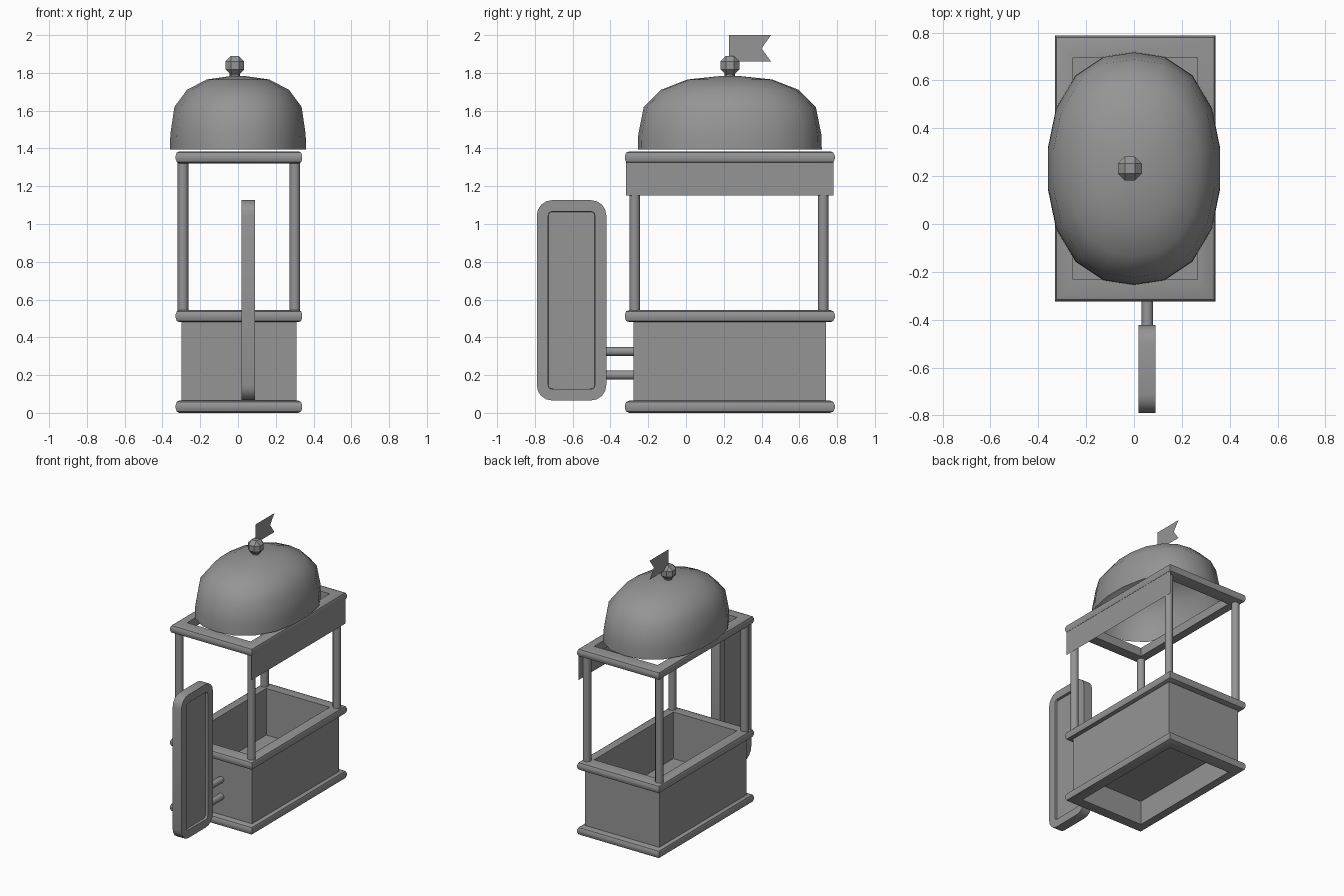
import bpy, bmesh, math
from mathutils import Matrix, Vector

cube = bpy.data.objects.get("Cube")
if cube:
    bpy.data.objects.remove(cube, do_unlink=True)

gray = bpy.data.materials.new("plain gray")
gray.use_nodes = True
color = (0.3, 0.3, 0.3, 1)
gray.diffuse_color = color
gray.node_tree.nodes["Principled BSDF"].inputs["Base Color"].default_value = color

CX, CY = 0.005, 0.232  # middle of the stall


def finish(name, bm, smooth=None, recalc=True):
    if recalc:
        bmesh.ops.recalc_face_normals(bm, faces=bm.faces[:])
    mesh = bpy.data.meshes.new(name)
    bm.to_mesh(mesh)
    bm.free()
    obj = bpy.data.objects.new(name, mesh)
    bpy.context.collection.objects.link(obj)
    mesh.materials.append(gray)
    if smooth:
        bpy.ops.object.select_all(action='DESELECT')
        obj.select_set(True)
        bpy.context.view_layer.objects.active = obj
        bpy.ops.object.shade_smooth_by_angle(angle=math.radians(smooth))
    return obj


def box_mesh(center, size):
    bm = bmesh.new()
    bmesh.ops.create_cube(bm, size=1, matrix=Matrix.Translation(center) @ Matrix.Diagonal((*size, 1)))
    return bm


def rod(name, start, end, radius, sides=12):
    start, end = Vector(start), Vector(end)
    axis = end - start
    bm = bmesh.new()
    turn = axis.to_track_quat('Z', 'Y').to_matrix().to_4x4()
    bmesh.ops.create_cone(bm, cap_ends=True, segments=sides, radius1=radius, radius2=radius,
                          depth=axis.length, matrix=Matrix.Translation((start + end) / 2) @ turn)
    return finish(name, bm, 40)


def frame(name, outer, inner, profile, smooth=None):
    """Sweep a closed (blend outer to inner, z) profile round a rectangle."""
    bm = bmesh.new()
    loops = []
    for t, z in profile:
        hx, hy = (o + (i - o) * t for o, i in zip(outer, inner))
        loops.append([bm.verts.new((CX + sx * hx, CY + sy * hy, z))
                      for sx, sy in ((-1, -1), (1, -1), (1, 1), (-1, 1))])
    for k, a in enumerate(loops):
        b = loops[(k + 1) % len(loops)]
        for j in range(4):
            n = (j + 1) % 4
            bm.faces.new((a[j], a[n], b[n], b[j]))
    return finish(name, bm, smooth)


def sheet(name, points):
    bm = bmesh.new()
    bm.faces.new([bm.verts.new(p) for p in points])
    return finish(name, bm, recalc=False)


# Three hollow frames with rounded outer edges
OUTER, INNER = (0.335, 0.556), (0.26, 0.463)
for name, z in (("base_frame", 0.0), ("counter_frame", 0.48), ("roof_frame", 1.32)):
    rim = [(1, 0), (0.27, 0), (0.08, 0.007), (0, 0.024),
           (0, 0.041), (0.08, 0.058), (0.27, 0.065), (1, 0.065)]
    frame(name, OUTER, INNER, [(t, z + h) for t, h in rim], 40)

# Bin with walls and a raised floor
frame("bin_walls", (0.305, 0.509), INNER, [(0, 0.05), (0, 0.5), (1, 0.5), (1, 0.05)])
finish("bin_floor", box_mesh((CX, CY, 0.19), (0.53, 0.94, 0.02)))

# Corner posts
for sx, side in ((1, "left"), (-1, "right")):
    for sy, end in ((-1, "front"), (1, "back")):
        x, y = CX + sx * 0.296, CY - 0.004 + sy * 0.499
        rod(f"{end}_{side}_post", (x, y, 0.54), (x, y, 1.325), 0.028)

# Thin valance hanging on one side
y0, y1 = CY - 0.55, CY + 0.55
sheet("valance", [(0.333, y0, 1.15), (0.333, y1, 1.15), (0.333, y1, 1.34), (0.333, y0, 1.34)])

# Open oval dome, slightly squared in plan
bm = bmesh.new()
SIDES, POWER = 18, 2.3
rings = []
for r, z in ((1, 1.395), (0.995, 1.475), (0.935, 1.62), (0.75, 1.71), (0.46, 1.765), (0.11, 1.783)):
    ring = []
    for k in range(SIDES):
        a = 2 * math.pi * (k + 0.5) / SIDES
        c, s = math.cos(a), math.sin(a)
        swell = (abs(c) ** POWER + abs(s) ** POWER) ** (-1 / POWER)
        ring.append(bm.verts.new((0.363 * r * c * swell, CY + 0.487 * r * s * swell, z)))
    rings.append(ring)
for a, b in zip(rings, rings[1:]):
    for k in range(SIDES):
        n = (k + 1) % SIDES
        bm.faces.new((a[k], a[n], b[n], b[k]))
bm.faces.new(rings[-1])
finish("dome_roof", bm, 60, recalc=False)

# Finial ball on a short neck, with a swallow-tailed flag
FX = -0.017
rod("finial_neck", (FX, CY, 1.775), (FX, CY, 1.81), 0.027, 8)
bm = box_mesh((FX, CY, 1.84), (0.1, 0.1, 0.1))
bmesh.ops.bevel(bm, geom=bm.edges[:], offset=0.029, segments=1, affect='EDGES')
finish("finial_ball", bm)
sheet("flag", [(FX, y, z) for y, z in
               ((0.227, 1.86), (0.45, 1.86), (0.4, 1.93), (0.45, 2.0), (0.227, 2.0))])

# Upright sign board with rounded corners and recessed panels
bm = box_mesh((0.054, -0.606, 0.596), (0.072, 0.368, 1.06))
edges = [e for e in bm.edges if abs(e.verts[0].co.x - e.verts[1].co.x) > 0.01]
bmesh.ops.bevel(bm, geom=edges, offset=0.08, segments=4, profile=0.5, affect='EDGES')
bm.normal_update()
panels = [f for f in bm.faces if abs(f.normal.x) > 0.9]
bmesh.ops.inset_individual(bm, faces=panels, thickness=0.06, depth=0)
bmesh.ops.inset_individual(bm, faces=panels, thickness=0.002, depth=-0.018)
finish("sign_board", bm, 35)

# Brackets joining the board to the bin
for name, z in (("lower_bracket", 0.2), ("upper_bracket", 0.325)):
    rod(name, (0.056, -0.43, z), (0.056, -0.27, z), 0.024)
